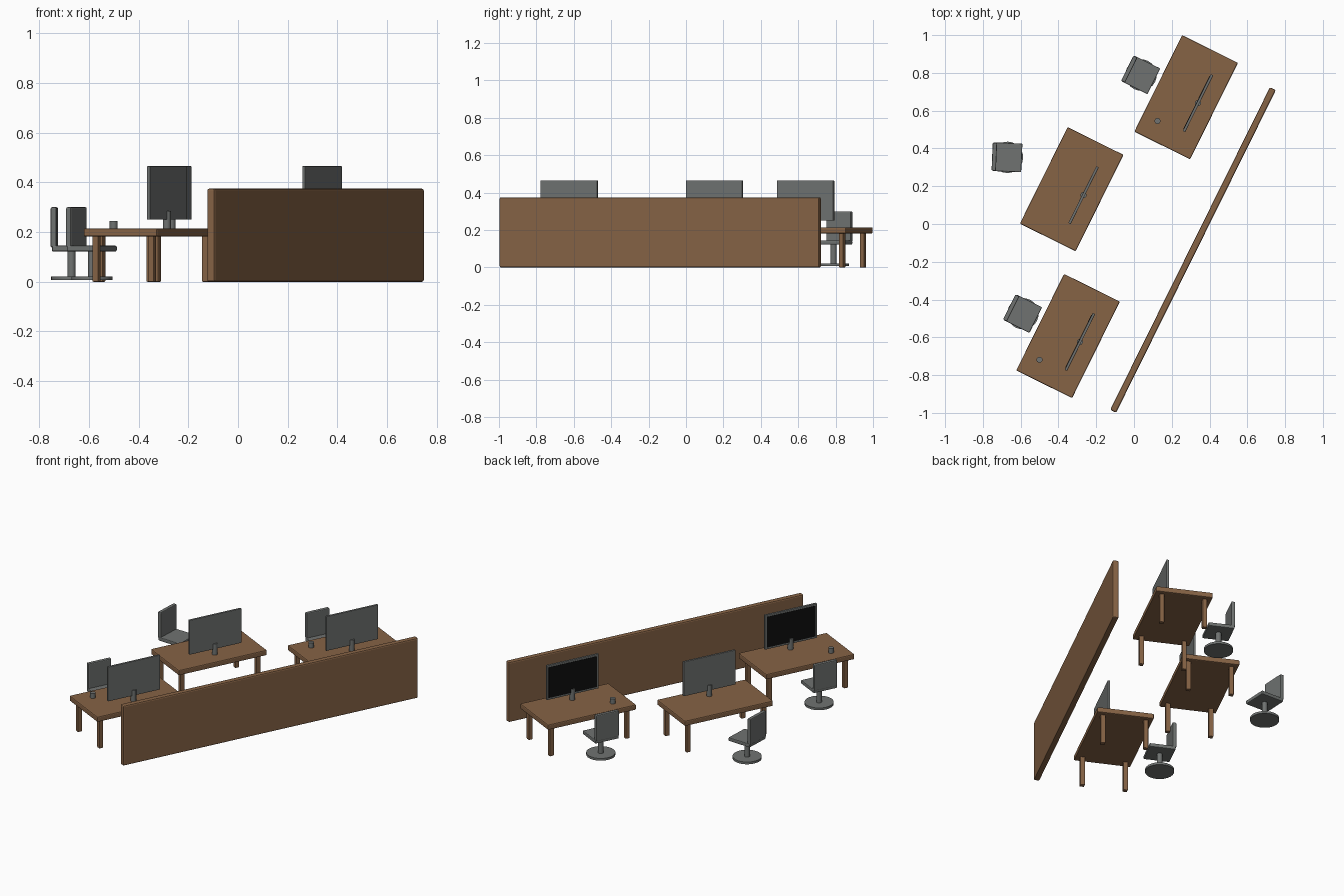
import bpy
from math import radians
from mathutils import Matrix, Vector

if "Cube" in bpy.data.objects:
    bpy.data.objects.remove(bpy.data.objects["Cube"])


def material(name, rgb):
    m = bpy.data.materials.new(name)
    m.diffuse_color = (*rgb, 1)
    m.use_nodes = True
    m.node_tree.nodes["Principled BSDF"].inputs["Base Color"].default_value = m.diffuse_color
    return m


WOOD = material("wood", (0.24, 0.125, 0.06))
GREY = material("dark grey", (0.16, 0.17, 0.165))
BLACK = material("screen black", (0.005, 0.005, 0.005))
TILT = radians(-26.35)


def finish(ob, name, mat, frame, loc, bevel):
    ob.name = name
    ob.data.materials.append(mat)
    ob.matrix_world = frame @ Matrix.Translation(loc)
    if bevel:
        b = ob.modifiers.new("soft edges", 'BEVEL')
        b.width, b.segments = bevel, 2
        b.limit_method = 'ANGLE'
    return ob


def box(name, frame, lo, hi, mat, bevel=0.004):
    lo, hi = Vector(lo), Vector(hi)
    bpy.ops.mesh.primitive_cube_add(size=1)
    ob = bpy.context.object
    ob.data.transform(Matrix.Diagonal((*(hi - lo), 1)))
    return finish(ob, name, mat, frame, (lo + hi) / 2, bevel)


def cyl(name, frame, xy, r, z0, z1, mat, sides=16, bevel=0):
    bpy.ops.mesh.primitive_cylinder_add(vertices=sides, radius=r, depth=z1 - z0)
    ob = bpy.context.object
    bpy.ops.object.shade_smooth_by_angle(angle=radians(30))
    return finish(ob, name, mat, frame, (*xy, (z0 + z1) / 2), bevel)


def place(x, y, angle):
    return Matrix.Translation((x, y, 0)) @ Matrix.Rotation(angle, 4, 'Z')


def desk(f, equipped):
    # table
    box("desktop", f, (-0.165, -0.285, 0.182), (0.165, 0.285, 0.215), WOOD, 0.006)
    for sx in (-0.125, 0.125):
        for sy in (-0.245, 0.245):
            box("desk_leg", f, (sx - 0.0135, sy - 0.0135, 0),
                (sx + 0.0135, sy + 0.0135, 0.187), WOOD)
    # monitor on a short round stand
    cyl("monitor_stand", f, (0.07, 0), 0.016, 0.213, 0.285, GREY)
    box("monitor", f, (0.063, -0.168, 0.25), (0.077, 0.168, 0.465), GREY, 0.002)
    if equipped:
        box("screen", f, (0.061, -0.156, 0.262), (0.066, 0.156, 0.453), BLACK, 0)
        cyl("cup", f, (-0.08, -0.18), 0.016, 0.214, 0.245, GREY)


def chair(f):
    cyl("chair_base", f, (0, 0), 0.083, 0.008, 0.022, GREY, 24)
    cyl("chair_post", f, (0, 0), 0.016, 0.018, 0.126, GREY)
    box("seat", f, (-0.076, -0.076, 0.122), (0.076, 0.076, 0.145), GREY, 0.005)
    box("backrest", f, (-0.081, -0.074, 0.138), (-0.058, 0.074, 0.30), GREY, 0.005)


# long partition
box("partition", place(0.3125, -0.1375, TILT),
    (-0.0175, -0.953, 0), (0.0175, 0.953, 0.375), WOOD, 0.008)

# three desks
desk(place(0.276, 0.671, TILT), True)
desk(place(-0.33, 0.184, TILT), False)
desk(place(-0.349, -0.593, TILT), True)

# three chairs, the middle one turned and pulled away
chair(place(0.037, 0.789, TILT))
chair(place(-0.67, 0.353, radians(-2.5)))
chair(place(-0.588, -0.475, TILT))
